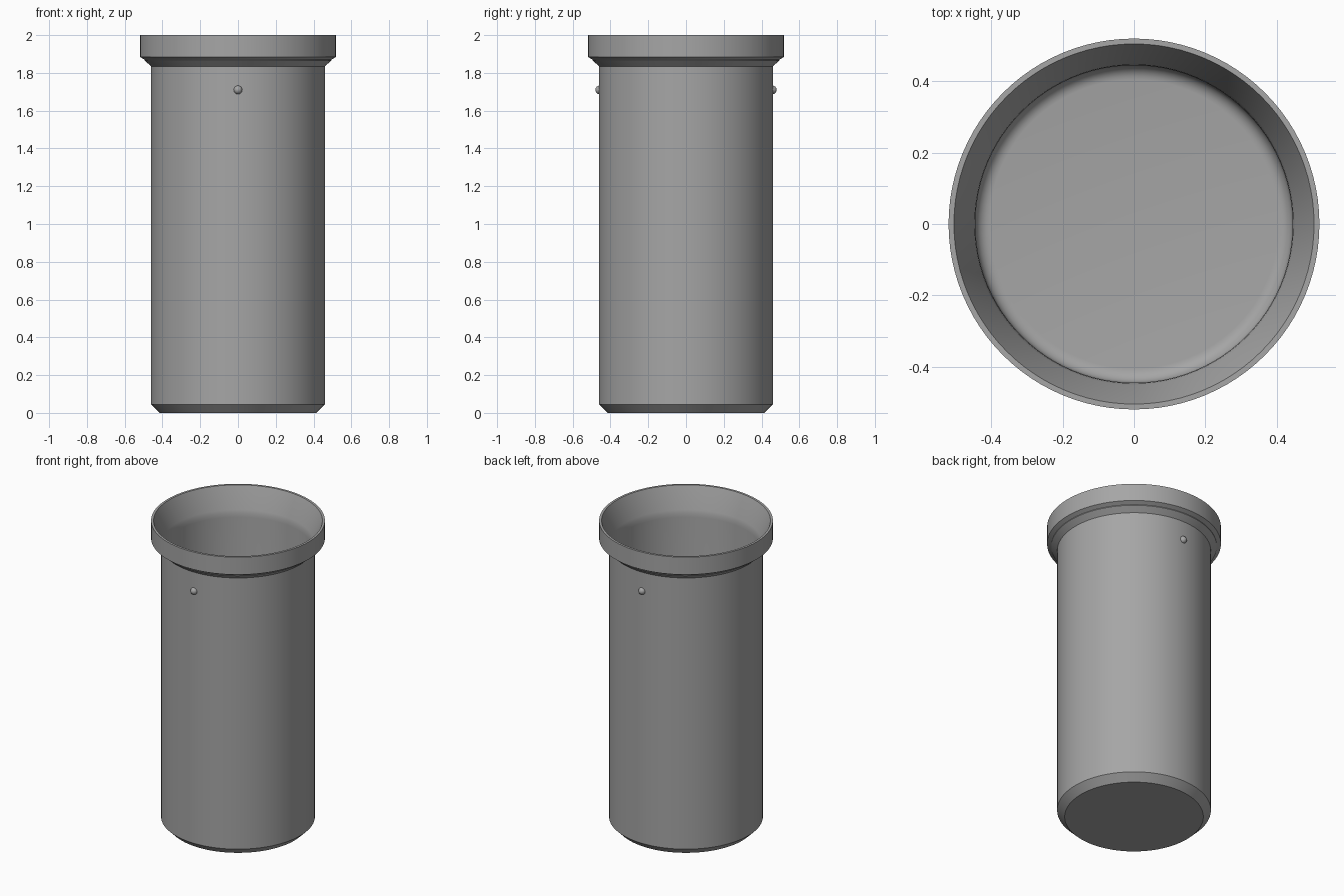
import bpy, bmesh, math
from mathutils import Matrix

if "Cube" in bpy.data.objects:
    bpy.data.objects.remove(bpy.data.objects["Cube"])

SEGMENTS = 96

metal = bpy.data.materials.new("mid_grey")
metal.diffuse_color = (0.38, 0.38, 0.38, 1)
metal.use_nodes = True
metal.node_tree.nodes["Principled BSDF"].inputs["Base Color"].default_value = metal.diffuse_color


def finish(bm, name):
    """Turn a bmesh into a smooth object that keeps its hard edges."""
    bmesh.ops.recalc_face_normals(bm, faces=bm.faces)
    mesh = bpy.data.meshes.new(name)
    bm.to_mesh(mesh)
    bm.free()
    mesh.materials.append(metal)
    obj = bpy.data.objects.new(name, mesh)
    bpy.context.collection.objects.link(obj)
    bpy.ops.object.select_all(action='DESELECT')
    obj.select_set(True)
    bpy.context.view_layer.objects.active = obj
    bpy.ops.object.shade_smooth_by_angle(angle=math.radians(30))
    return obj


def lathe(profile, name):
    """Revolve an (r, z) profile around the z axis."""
    bm = bmesh.new()
    verts = [bm.verts.new((r, 0, z)) for r, z in profile]
    edges = [bm.edges.new(pair) for pair in zip(verts, verts[1:])]
    bmesh.ops.spin(bm, geom=verts + edges, axis=(0, 0, 1), cent=(0, 0, 0),
                   angle=math.tau, steps=SEGMENTS, use_merge=False)
    bmesh.ops.remove_doubles(bm, verts=bm.verts, dist=1e-5)
    return finish(bm, name)


# Open cup: chamfered foot, straight wall, stepped collar, tapered mouth
outside = [(0, 0), (0.415, 0), (0.46, 0.045), (0.46, 1.835),
           (0.495, 1.866), (0.495, 1.87), (0.52, 1.885), (0.52, 2.0)]
mouth = [(0.505, 2.0), (0.452, 1.86), (0.447, 1.84), (0.445, 1.815)]
# Rounded corner between the inner wall and the floor
corner = [(0.405 + 0.04 * math.cos(a), 0.055 - 0.04 * math.sin(a))
          for a in (math.radians(15 * i) for i in range(7))]
lathe(outside + mouth + corner + [(0, 0.015)], "cup_body")

# Small round studs on the front and back of the wall
for side, name in ((-1, "front_stud"), (1, "back_stud")):
    bm = bmesh.new()
    bmesh.ops.create_uvsphere(bm, u_segments=24, v_segments=12, radius=0.023)
    bmesh.ops.rotate(bm, verts=bm.verts,
                     matrix=Matrix.Rotation(math.radians(-90 * side), 3, 'X'))
    # keep only the half that stands out of the wall
    inner = [v for v in bm.verts if v.co.y * side < -0.001]
    bmesh.ops.delete(bm, geom=inner, context='VERTS')
    bmesh.ops.translate(bm, verts=bm.verts, vec=(0, 0.457 * side, 1.71))
    finish(bm, name)
